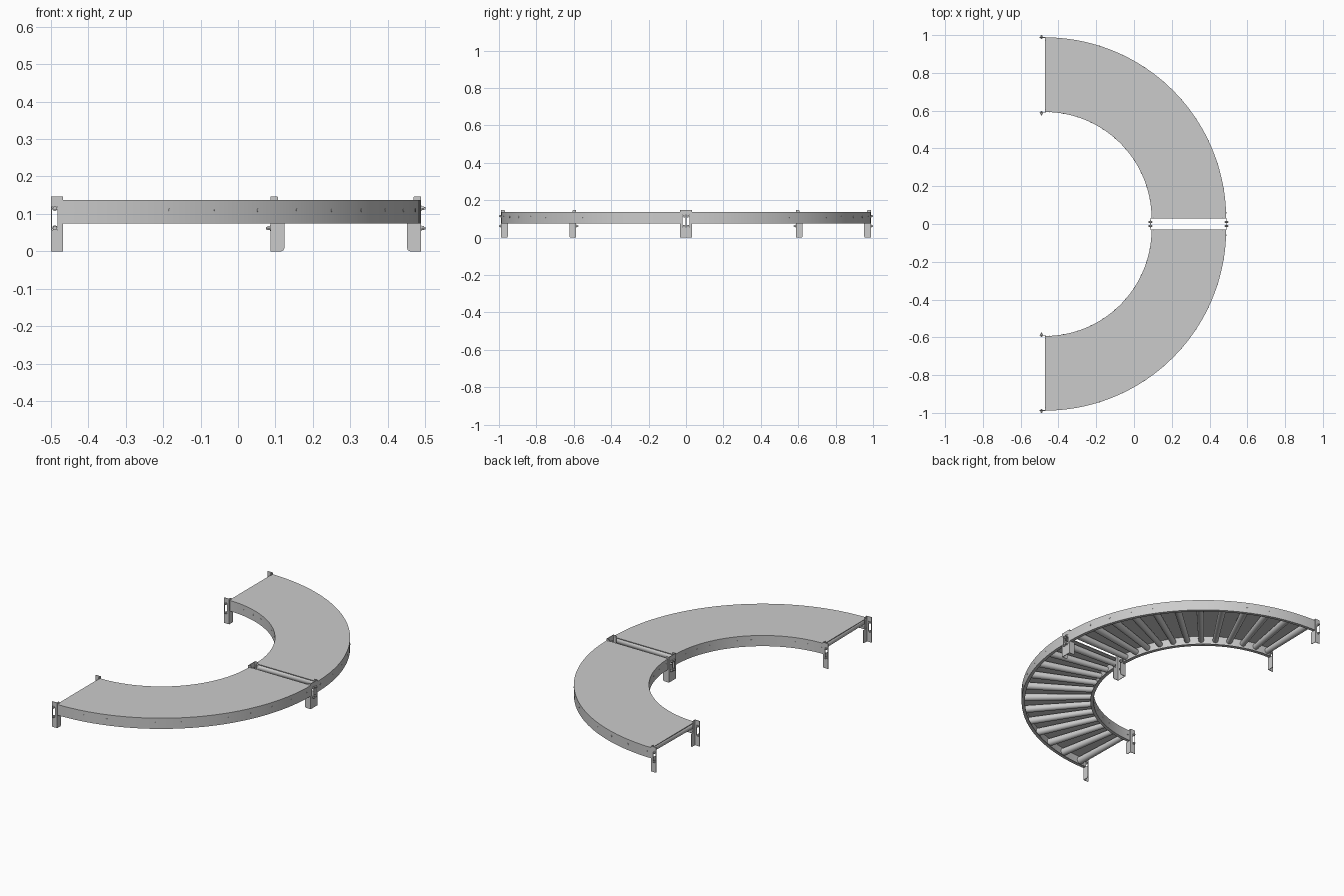
import bpy, bmesh, math

if "Cube" in bpy.data.objects:
    bpy.data.objects.remove(bpy.data.objects["Cube"])

GAP = 0.028            # distance from joint line to the start of each curved bed
R_IN, R_OUT = 0.565, 0.96
Z_LO, Z_HI = 0.075, 0.137
SEG = 48


def finish(name, bm, place, smooth=False):
    """Map local (u, v, z) to world, clean normals and make the object."""
    for v in bm.verts:
        v.co = place(*v.co)
    bmesh.ops.recalc_face_normals(bm, faces=bm.faces[:])
    me = bpy.data.meshes.new(name)
    bm.to_mesh(me)
    bm.free()
    ob = bpy.data.objects.new(name, me)
    bpy.context.collection.objects.link(ob)
    if smooth:
        bpy.context.view_layer.objects.active = ob
        ob.select_set(True)
        bpy.ops.object.shade_smooth_by_angle(angle=math.radians(35))
        ob.select_set(False)
    return ob


def loft(bm, rings):
    """Join equal closed loops of points and cap both ends."""
    vs = [[bm.verts.new(p) for p in ring] for ring in rings]
    n = len(vs[0])
    for a, b in zip(vs, vs[1:]):
        for i in range(n):
            j = (i + 1) % n
            bm.faces.new((a[i], a[j], b[j], b[i]))
    bm.faces.new(vs[0])
    bm.faces.new(vs[-1])


def sweep(bm, profile):
    """Sweep an (r, z) profile through a quarter turn."""
    angs = [math.pi / 2 * i / SEG for i in range(SEG + 1)]
    loft(bm, [[(GAP + r * math.cos(a), GAP + r * math.sin(a), z)
               for r, z in profile] for a in angs])


def box(bm, u0, u1, v0, v1, z0, z1):
    loft(bm, [[(u0, v0, z), (u1, v0, z), (u1, v1, z), (u0, v1, z)] for z in (z0, z1)])


def rod(bm, u, z, v0, v1, r, n):
    """Cylinder along v."""
    angs = [2 * math.pi * i / n for i in range(n)]
    loft(bm, [[(u + r * math.cos(a), v, z + r * math.sin(a)) for a in angs]
              for v in (v0, v1)])


def roller(bm, ang, r0, r1, rad0, rad1, z, n=16):
    """Tapered roller lying radially across the bed."""
    c, s = math.cos(ang), math.sin(ang)
    rings = []
    for r, rad in ((r0, rad0), (r1, rad1)):
        rings.append([(GAP + r * c - s * rad * math.cos(t), GAP + r * s + c * rad * math.cos(t),
                       z + rad * math.sin(t))
                      for t in [2 * math.pi * i / n for i in range(n)]])
    loft(bm, rings)


def leg(name, face, out, place):
    """Angle-section leg: slotted plate at v=face, flange going away from 'out'."""
    bm = bmesh.new()
    back = face - out * 0.003
    # plate around the slot
    for u0, u1, z0, z1 in ((0, 0.032, 0, 0.057), (0, 0.032, 0.12, 0.147),
                           (0, 0.003, 0.057, 0.12), (0.018, 0.032, 0.057, 0.12)):
        box(bm, u0, u1, min(face, back), max(face, back), z0, z1)
    # stepped flange with rounded lower corner
    prof = [(0, 0), (0.029, 0), (0.0345, 0.0025), (0.037, 0.008), (0.037, 0.075),
            (0.02, 0.077), (0.02, 0.144), (0.017, 0.147), (0, 0.147)]
    loft(bm, [[(u, face - out * d, z) for d, z in prof] for u in (0.029, 0.032)])
    finish(name, bm, place)
    # bolts with head, washer and nut
    bm = bmesh.new()
    for z in (0.062, 0.115):
        rod(bm, 0.0105, z, face - out * 0.01, face + out * 0.012, 0.0032, 12)
        rod(bm, 0.0105, z, face, face + out * 0.002, 0.0072, 16)
        rod(bm, 0.0105, z, face + out * 0.002, face + out * 0.008, 0.006, 6)
        rod(bm, 0.0105, z, back, back - out * 0.005, 0.006, 6)
    finish(name + "_bolts", bm, place)


for side, s in (("rear", 1), ("front", -1)):
    def place(u, v, z, s=s):
        return (-0.5 + u, s * v, z)

    def swapped(u, v, z, s=s):
        return (-0.5 + v, s * u, z)

    # curved belt surface
    bm = bmesh.new()
    sweep(bm, [(R_IN, Z_HI - 0.004), (R_OUT, Z_HI - 0.004), (R_OUT, Z_HI), (R_IN, Z_HI)])
    finish(side + "_belt", bm, place, True)

    # curved side rails with a lower lip
    for nm, r, d in (("inner", R_IN, 1), ("outer", R_OUT, -1)):
        bm = bmesh.new()
        sweep(bm, [(r, Z_LO), (r + d * 0.018, Z_LO), (r + d * 0.018, Z_LO + 0.004),
                   (r + d * 0.004, Z_LO + 0.004), (r + d * 0.004, Z_HI - 0.004),
                   (r, Z_HI - 0.004)])
        finish(f"{side}_{nm}_rail", bm, place, True)

    # tapered rollers
    bm = bmesh.new()
    for i in range(12):
        a = math.radians(2 + 86 * i / 11)
        roller(bm, a, R_IN + 0.004, R_OUT - 0.004, 0.016, 0.021, 0.11)
        roller(bm, a, R_IN - 0.001, R_OUT + 0.001, 0.005, 0.005, 0.11, 10)
    finish(side + "_rollers", bm, place, True)

    # four legs, one at each corner
    for end, fn in (("end", place), ("joint", swapped)):
        leg(f"{side}_{end}_outer_leg", R_OUT + GAP + 0.001, 1, fn)
        leg(f"{side}_{end}_inner_leg", R_IN + GAP - 0.006, -1, fn)
